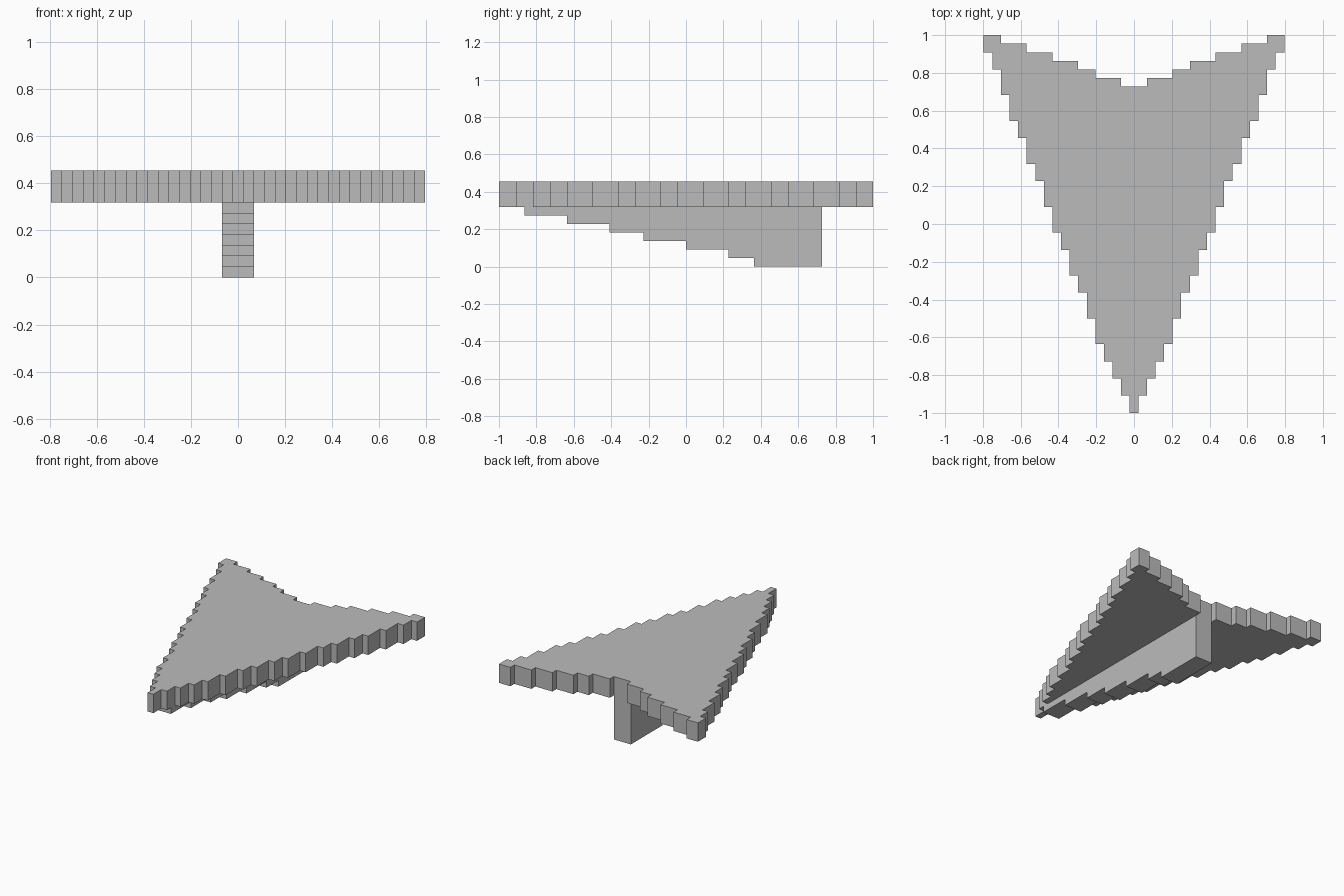
import bpy, bmesh
from mathutils import Vector

if "Cube" in bpy.data.objects:
    bpy.data.objects.remove(bpy.data.objects["Cube"], do_unlink=True)

U = 1 / 22  # size of one block

grey = bpy.data.materials.new("light_grey")
grey.use_nodes = True
colour = (0.5, 0.5, 0.5, 1)
grey.diffuse_color = colour
grey.node_tree.nodes["Principled BSDF"].inputs["Base Color"].default_value = colour


def extrude_outline(name, points, direction):
    """Solid made by sweeping a flat outline (in blocks) along a direction."""
    mesh = bpy.data.meshes.new(name)
    bm = bmesh.new()
    face = bm.faces.new([bm.verts.new(Vector(p) * U) for p in points])
    swept = bmesh.ops.extrude_face_region(bm, geom=[face], use_keep_orig=True)
    verts = [v for v in swept["geom"] if isinstance(v, bmesh.types.BMVert)]
    bmesh.ops.translate(bm, verts=verts, vec=Vector(direction) * U)
    bmesh.ops.recalc_face_normals(bm, faces=bm.faces)
    bm.to_mesh(mesh)
    bm.free()
    mesh.materials.append(grey)
    obj = bpy.data.objects.new(name, mesh)
    bpy.context.collection.objects.link(obj)
    return obj


# Delta wing: stepped leading edge, one block wider at each y
lead_y = [-22, -20, -18, -16, -14, -11, -8, -6, -3, -1, 2, 5, 7, 10, 12, 15, 18, 20, 22]
half = []
for i, (y0, y1) in enumerate(zip(lead_y, lead_y[1:])):
    half += [(i + 0.5, y0), (i + 0.5, y1)]

# Stepped trailing edge, one block forward at each x towards the notch
trail_x = [15.5, 12.5, 9.5, 6.5, 4.5, 1.5]
for i, x in enumerate(trail_x):
    half += [(x, 22 - i), (x, 21 - i)]

outline = half + [(-x, y) for x, y in reversed(half)]
extrude_outline("delta_wing", [(x, y, 7) for x, y in outline], (0, 0, 3))

# Keel fin: stepped underside, deepest at the back
keel_y = [-19, -14, -9, -5, 0, 5, 8, 16]
profile = [(-19, 7)]
for i, (y0, y1) in enumerate(zip(keel_y, keel_y[1:])):
    profile += [(y0, 6 - i), (y1, 6 - i)]
profile.append((16, 7))
extrude_outline("keel_fin", [(-1.5, y, z) for y, z in profile], (3, 0, 0))
